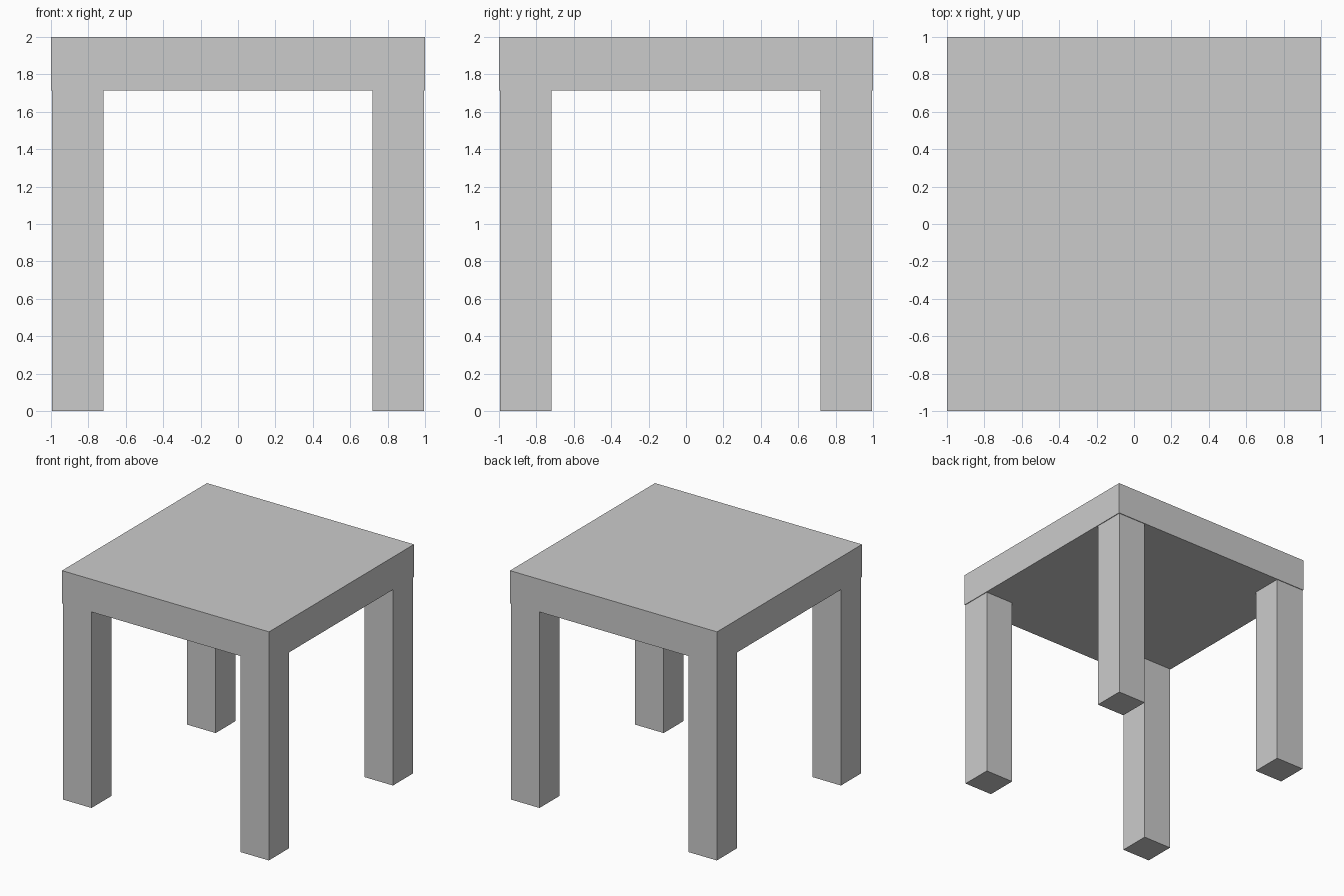
import bpy

if "Cube" in bpy.data.objects:
    bpy.data.objects.remove(bpy.data.objects["Cube"])


def box(name, lo, hi):
    """Axis-aligned box between two corners."""
    centre = [(a + b) / 2 for a, b in zip(lo, hi)]
    bpy.ops.mesh.primitive_cube_add(size=1, location=centre)
    obj = bpy.context.object
    obj.name = name
    obj.scale = [b - a for a, b in zip(lo, hi)]
    bpy.ops.object.transform_apply(location=False, rotation=False, scale=True)
    return obj


TOP_Z = 1.715              # underside of the table top
OUTER, INNER = 0.994, 0.719  # leg faces, slightly inset from the top's edge

# Thick square table top
box("table_top", (-1, -1, TOP_Z), (1, 1, 2))

# Four square legs, one per corner
mid, half = (OUTER + INNER) / 2, (OUTER - INNER) / 2
for side, sx in (("left", -1), ("right", 1)):
    for end, sy in (("front", -1), ("back", 1)):
        x, y = sx * mid, sy * mid
        box(f"{end}_{side}_leg", (x - half, y - half, 0), (x + half, y + half, TOP_Z))
